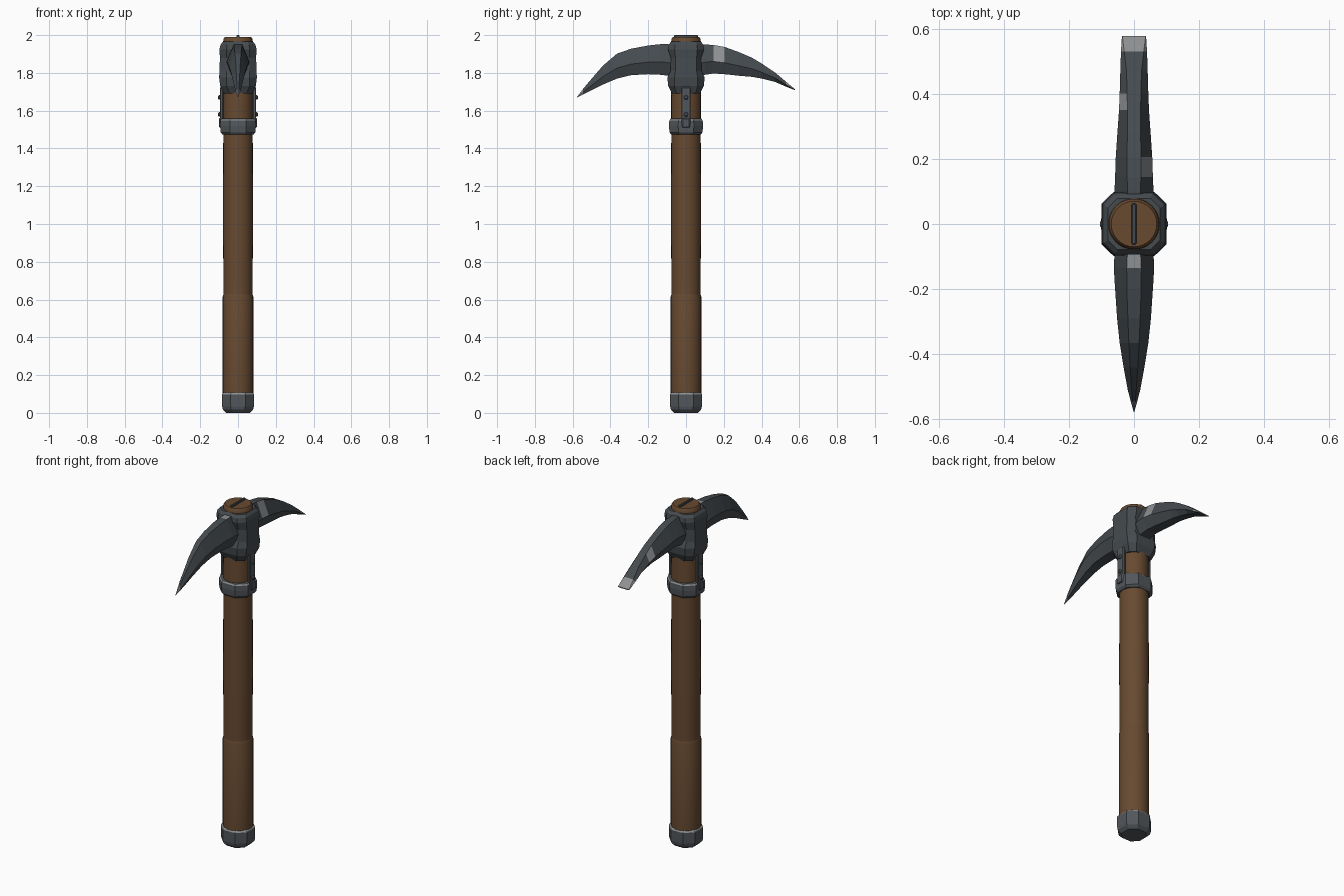
import bpy, bmesh, math

if "Cube" in bpy.data.objects:
    bpy.data.objects.remove(bpy.data.objects["Cube"])


def material(name, r, g, b):
    m = bpy.data.materials.new(name)
    m.diffuse_color = (r, g, b, 1)
    m.use_nodes = True
    m.node_tree.nodes["Principled BSDF"].inputs["Base Color"].default_value = m.diffuse_color
    return m


WOOD = material("brown wood", 0.135, 0.068, 0.03)
IRON = material("dark iron", 0.06, 0.07, 0.078)
BAND = material("band iron", 0.085, 0.095, 0.105)
WORN = material("worn bright iron", 0.27, 0.28, 0.29)


def loft(name, rings, mats, smooth=False, rule=None):
    """Skin a list of equal-length rings and cap both ends."""
    bm = bmesh.new()
    vs = [[bm.verts.new(p) for p in ring] for ring in rings]
    n = len(vs[0])
    for a, b in zip(vs, vs[1:]):
        for i in range(n):
            j = (i + 1) % n
            bm.faces.new((a[i], a[j], b[j], b[i]))
    bm.faces.new(vs[0])
    bm.faces.new(vs[-1])
    bmesh.ops.recalc_face_normals(bm, faces=bm.faces)
    if rule:
        for f in bm.faces:
            f.material_index = rule(f.calc_center_median(), f.normal)
    me = bpy.data.meshes.new(name)
    bm.to_mesh(me)
    bm.free()
    for m in mats:
        me.materials.append(m)
    ob = bpy.data.objects.new(name, me)
    bpy.context.collection.objects.link(ob)
    if smooth:
        bpy.ops.object.select_all(action='DESELECT')
        ob.select_set(True)
        bpy.context.view_layer.objects.active = ob
        bpy.ops.object.shade_smooth_by_angle(angle=math.radians(35))
    return ob


def circle(r, z, n=32):
    return [(r * math.cos(2 * math.pi * i / n), r * math.sin(2 * math.pi * i / n), z)
            for i in range(n)]


def octagon(hx, hy, z, cx, cy):
    """Chamfered rectangle; cx, cy are the half lengths of the flat sides."""
    return [(hx, -cy, z), (hx, cy, z), (cx, hy, z), (-cx, hy, z),
            (-hx, cy, z), (-hx, -cy, z), (-cx, -hy, z), (cx, -hy, z)]


def regular(a, z, ky=1.0):
    return octagon(a, a * ky, z, a * 0.46, a * ky * 0.46)


def box(name, size, loc, mat, bevel):
    x, y, z = (s / 2 for s in size)
    ring = lambda h: [(-x, -y, h), (x, -y, h), (x, y, h), (-x, y, h)]
    ob = loft(name, [ring(-z), ring(z)], [mat])
    ob.location = loc
    b = ob.modifiers.new("bevel", 'BEVEL')
    b.width, b.segments = bevel, 1
    return ob


# Wooden shaft and the slightly thicker grip
loft("handle", [circle(r, z) for r, z in
     ((0.074, 0.04), (0.077, 0.6), (0.079, 1.0), (0.078, 1.47), (0.079, 1.96),
      (0.077, 1.98), (0.07, 1.99))], [WOOD], True)
loft("grip", [circle(r, z) for r, z in
     ((0.079, 0.06), (0.081, 0.1), (0.081, 0.615), (0.077, 0.628))], [WOOD], True)
box("top_wedge", (0.014, 0.125, 0.04), (0, 0, 1.98), IRON, 0.003)

# Pommel cap and collar with worn upper rims
rim = lambda z: lambda c, n: 1 if c.z > z and abs(n.z) > 0.3 and abs(n.z) < 0.9 else 0
loft("pommel", [regular(a, z) for a, z in
     ((0.063, 0), (0.080, 0.018), (0.084, 0.035), (0.084, 0.098), (0.081, 0.104), (0.076, 0.108))],
     [BAND, WORN], rule=rim(0.099))
loft("collar", [regular(a, z, 0.95) for a, z in
     ((0.082, 1.473), (0.092, 1.485), (0.095, 1.52), (0.093, 1.548), (0.088, 1.556), (0.083, 1.558))],
     [BAND, WORN], rule=rim(1.549))

# Socket around the top of the handle
loft("head_socket", [octagon(hx, hy, z, cx, cy) for hx, hy, z, cx, cy in
     ((0.076, 0.074, 1.69, 0.045, 0.050), (0.094, 0.094, 1.73, 0.06, 0.062),
      (0.100, 0.099, 1.775, 0.062, 0.062), (0.098, 0.082, 1.81, 0.062, 0.056),
      (0.096, 0.080, 1.88, 0.060, 0.056), (0.098, 0.096, 1.925, 0.062, 0.060),
      (0.092, 0.092, 1.95, 0.058, 0.058), (0.080, 0.079, 1.965, 0.050, 0.050))], [IRON])

# Side straps with rivets
for s, side in ((1, "right"), (-1, "left")):
    box(side + "_strap", (0.018, 0.05, 0.21), (s * 0.087, 0, 1.62), BAND, 0.004)
    box(side + "_strap_foot", (0.016, 0.04, 0.05), (s * 0.093, 0, 1.535), BAND, 0.004)
    for z in (1.58, 1.67):
        rivet = loft(side + "_rivet", [circle(r, h, 10) for r, h in
                     ((0.012, 0), (0.012, 0.008), (0.007, 0.013))], [BAND], True)
        rivet.location = (s * 0.092, 0, z)
        rivet.rotation_euler = (0, s * math.pi / 2, 0)


# Blades: slices of (y, top, bottom, half width, ridge fraction)
def section(y, top, bot, w, ridge):
    h = top - bot
    half = [(ridge * w, top), (w, bot + 0.42 * h), (0.55 * w, bot)]
    return ([(x, y, z) for x, z in half] + [(-x, y, z) for x, z in reversed(half)])


def spike_wear(c, n):
    top_chip = -0.135 < c.y < -0.095 and n.z > 0.8
    return 1 if top_chip or c.y < -0.545 else 0


def chisel_wear(c, n):
    if c.y > 0.53 and n.z > 0:
        return 1
    right_chip = 0.14 < c.y < 0.2 and c.x > 0.02 and n.z > 0.1
    left_chip = 0.35 < c.y < 0.4 and c.x < -0.02 and n.z > 0.1
    return 1 if right_chip or left_chip else 0


loft("pointed_blade", [section(*s) for s in (
    (-0.05, 1.945, 1.77, 0.056, 0.34), (-0.095, 1.952, 1.785, 0.060, 0.34),
    (-0.135, 1.952, 1.79, 0.062, 0.36), (-0.2, 1.945, 1.793, 0.058, 0.38),
    (-0.29, 1.928, 1.788, 0.052, 0.36), (-0.365, 1.902, 1.770, 0.044, 0.36),
    (-0.44, 1.838, 1.738, 0.032, 0.36), (-0.51, 1.757, 1.703, 0.019, 0.36),
    (-0.545, 1.715, 1.686, 0.010, 0.4), (-0.577, 1.673, 1.670, 0.001, 0.5))],
    [IRON, WORN], rule=spike_wear)

loft("chisel_blade", [section(*s) for s in (
    (0.05, 1.945, 1.77, 0.054, 0.34), (0.10, 1.950, 1.79, 0.060, 0.34),
    (0.145, 1.948, 1.797, 0.058, 0.36), (0.205, 1.937, 1.793, 0.056, 0.38),
    (0.28, 1.910, 1.785, 0.051, 0.40), (0.35, 1.880, 1.779, 0.046, 0.44),
    (0.40, 1.850, 1.770, 0.044, 0.48), (0.47, 1.803, 1.753, 0.042, 0.55),
    (0.53, 1.753, 1.727, 0.040, 0.75), (0.578, 1.713, 1.708, 0.037, 0.97))],
    [IRON, WORN], rule=chisel_wear)
